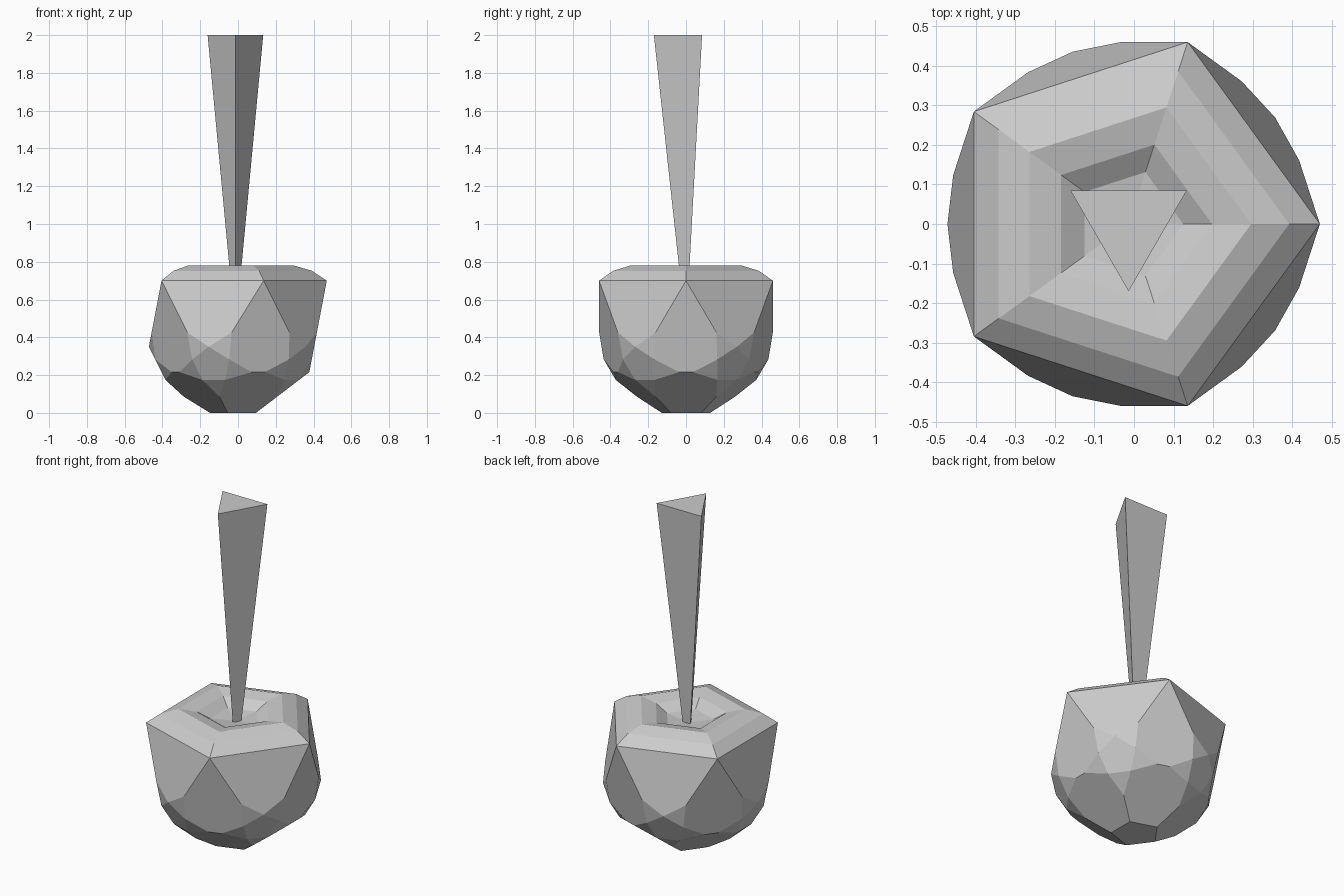
import bpy, bmesh
from math import cos, sin, radians
from mathutils import Vector

if "Cube" in bpy.data.objects:
    bpy.data.objects.remove(bpy.data.objects["Cube"])

CX = -0.0137      # shared axis of fruit and stem
R = 0.4837        # radius of the two five-sided rings
Z_LOW, Z_HIGH = 0.216, 0.70


def ring(n, r, z, start=0.0):
    return [Vector((CX + r * cos(radians(start + 360 * i / n)),
                    r * sin(radians(start + 360 * i / n)), z)) for i in range(n)]


def finish(name, bm):
    bmesh.ops.recalc_face_normals(bm, faces=bm.faces)
    mesh = bpy.data.meshes.new(name)
    bm.to_mesh(mesh)
    bm.free()
    ob = bpy.data.objects.new(name, mesh)
    bpy.context.collection.objects.link(ob)
    return ob


def bridge(bm, a, b):
    n = len(a)
    for i in range(n):
        j = (i + 1) % n
        bm.faces.new((a[i], a[j], b[j], b[i]))


# Fruit: faceted icosahedron whose lower corners are cut twice
upper = ring(5, R, Z_HIGH)
lower = ring(5, R, Z_LOW, 36)
bottom = Vector((CX, 0, -0.083))
points = list(upper)
for i, v in enumerate(lower):
    around = [lower[i - 1], upper[i], upper[(i + 1) % 5], lower[(i + 1) % 5], bottom]
    for k, p in enumerate(around):
        q = around[(k + 1) % 5]
        points.append(v + 0.435 * (p - v))
        points.append(v + 0.1385 * ((p - v) + (q - v)))
    points.append(bottom + (v - bottom) * (0.083 / 0.299))   # flat base

bm = bmesh.new()
for p in points:
    bm.verts.new(p)
bmesh.ops.remove_doubles(bm, verts=bm.verts, dist=0.001)
bmesh.ops.convex_hull(bm, input=bm.verts)
bmesh.ops.dissolve_limit(bm, angle_limit=radians(1.5), verts=bm.verts, edges=bm.edges)
lid = [f for f in bm.faces if all(v.co.z > 0.69 for v in f.verts)]
bmesh.ops.delete(bm, geom=lid, context='FACES_ONLY')

# Rounded shoulder and dimple around the stem
previous = [min(bm.verts, key=lambda v: (v.co - p).length) for p in upper]
for r, z in [(0.406, 0.752), (0.310, 0.78), (0.211, 0.762), (0.138, 0.722)]:
    current = [bm.verts.new(p) for p in ring(5, r, z)]
    bridge(bm, previous, current)
    previous = current
centre = bm.verts.new((CX, 0, 0.705))
for i in range(5):
    bm.faces.new((previous[i], previous[(i + 1) % 5], centre))
finish("fruit", bm)

# Stem: three-sided, widening upward
bm = bmesh.new()
low = [bm.verts.new(p) for p in ring(3, 0.029, 0.70, 30)]
high = [bm.verts.new(p) for p in ring(3, 0.17, 2.0, 30)]
bridge(bm, low, high)
bm.faces.new(low[::-1])
bm.faces.new(high)
finish("stem", bm)
